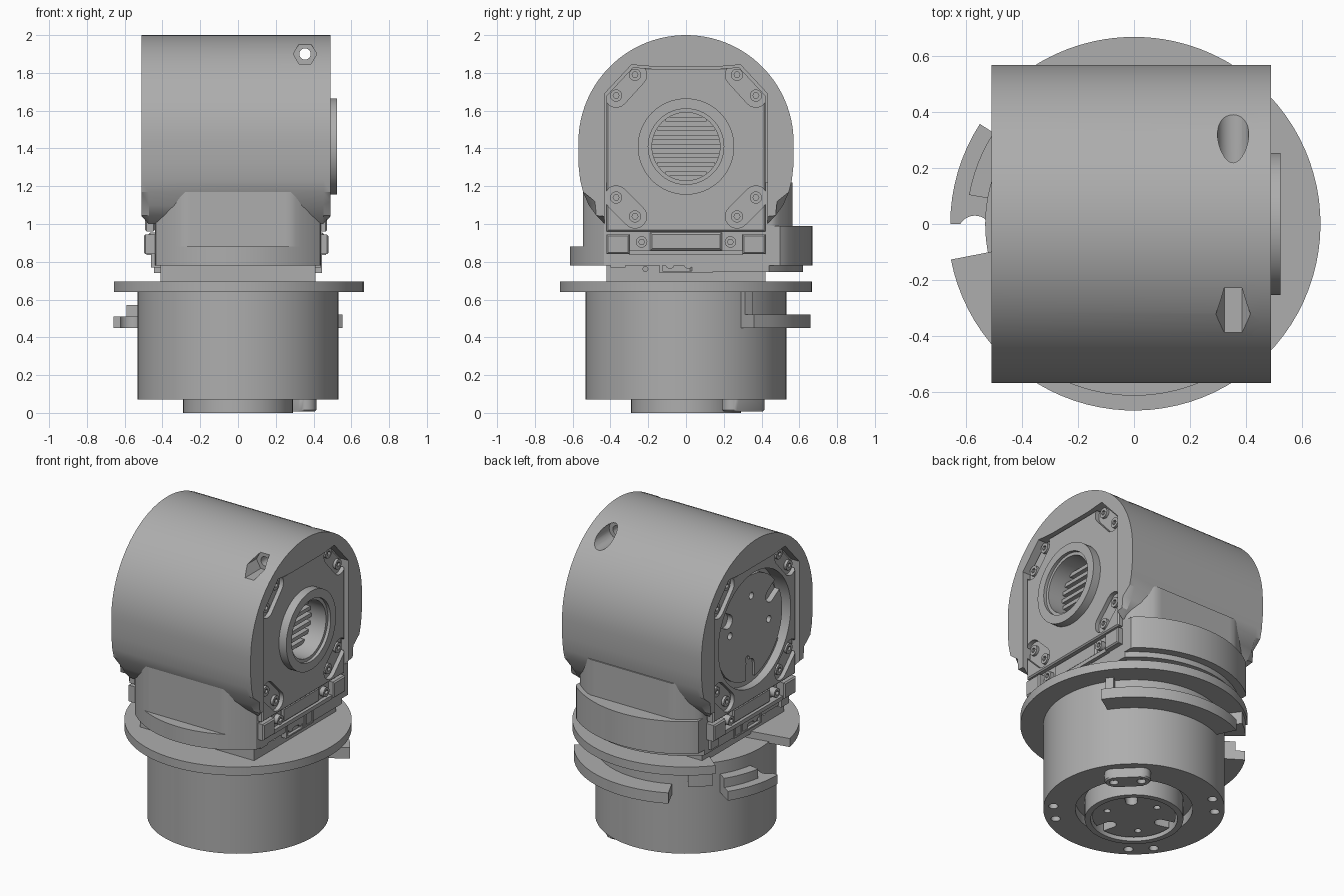
import bpy, bmesh
from math import sin, cos, pi, radians, atan2, sqrt

cube = bpy.data.objects.get("Cube")
if cube:
    bpy.data.objects.remove(cube, do_unlink=True)

grey = bpy.data.materials.new("plain grey")
grey.use_nodes = True
grey.diffuse_color = (0.42, 0.42, 0.42, 1)
grey.node_tree.nodes["Principled BSDF"].inputs["Base Color"].default_value = (0.42, 0.42, 0.42, 1)
parts = []


def prism(name, outline, lo, hi, axis="z", chamfer=0):
    """Extrude a 2D outline along an axis, with optional chamfered ends."""
    lo, hi = min(lo, hi), max(lo, hi)
    place = {"x": lambda a, b, h: (h, a, b),
             "y": lambda a, b, h: (a, h, b),
             "z": lambda a, b, h: (a, b, h)}[axis]
    bm = bmesh.new()
    low = [bm.verts.new(place(a, b, lo)) for a, b in outline]
    high = [bm.verts.new(place(a, b, hi)) for a, b in outline]
    caps = [bm.faces.new(low), bm.faces.new(high)]
    for i in range(len(low)):
        j = (i + 1) % len(low)
        bm.faces.new((low[i], low[j], high[j], high[i]))
    if chamfer:
        rims = [e for f in caps for e in f.edges]
        bmesh.ops.bevel(bm, geom=rims, offset=chamfer, segments=1, affect="EDGES")
    bmesh.ops.remove_doubles(bm, verts=bm.verts, dist=1e-5)
    bmesh.ops.recalc_face_normals(bm, faces=bm.faces)
    mesh = bpy.data.meshes.new(name)
    bm.to_mesh(mesh)
    bm.free()
    mesh.materials.append(grey)
    obj = bpy.data.objects.new(name, mesh)
    bpy.context.scene.collection.objects.link(obj)
    parts.append(obj)
    return obj


def arc(r, start, end, n, c=(0, 0)):
    steps = [radians(start + (end - start) * i / n) for i in range(n + 1)]
    return [(c[0] + r * cos(t), c[1] + r * sin(t)) for t in steps]


def cyl(name, r, lo, hi, c=(0, 0), axis="z", n=64, chamfer=0):
    return prism(name, arc(r, 0, 360, n, c)[:-1], lo, hi, axis, chamfer)


def box(name, x, y, z, chamfer=0):
    return prism(name, [(y[0], z[0]), (y[1], z[0]), (y[1], z[1]), (y[0], z[1])],
                 x[0], x[1], "x", chamfer)


def sector(name, inner, outer, start, end, lo, hi):
    n = max(6, int((end - start) / 4))
    return prism(name, arc(outer, start, end, n) + arc(inner, end, start, n), lo, hi)


def capsule(p, q, r):
    a = atan2(q[1] - p[1], q[0] - p[0]) * 180 / pi
    return arc(r, a - 90, a + 90, 10, q) + arc(r, a + 90, a + 270, 10, p)


def cut(obj, *cutters):
    """Subtract the cutters, bake the result and remove them."""
    for tool in cutters:
        mod = obj.modifiers.new("cut", "BOOLEAN")
        mod.operation = "DIFFERENCE"
        mod.solver = "EXACT"
        mod.object = tool
    graph = bpy.context.evaluated_depsgraph_get()
    graph.update()
    mesh = bpy.data.meshes.new_from_object(obj.evaluated_get(graph))
    obj.modifiers.clear()
    obj.data = mesh
    for tool in cutters:
        parts.remove(tool)
        bpy.data.objects.remove(tool, do_unlink=True)
    return obj


def mirrored(half):
    return half + [(-a, b) for a, b in reversed(half)]


def neck_outline(front, back, y_min=-1, y_max=1):
    pts = []
    for i in range(120):
        t = 2 * pi * i / 120
        r = back if sin(t) > 0 else front
        p = (max(-.44, min(.44, r * cos(t))), max(y_min, min(y_max, r * sin(t))))
        if not pts or p != pts[-1]:
            pts.append(p)
    return pts


# Horizontal head shell with chamfered ends
HUB = (0, 1.41)
lower = [(.43, 1.0), (.475, 1.045), (.515, 1.1), (.545, 1.17), (.56, 1.23), (.57, 1.32)]
head = prism("head_shell", mirrored(lower + arc(.57, 0, 88, 22, (0, 1.43))),
             -.51, .49, "x", .038)
cut(head,
    prism("hex_pocket", arc(.062, 0, 360, 6, (.355, 1.9))[:-1], -.7, -.23, "y"),
    cyl("round_pocket", .056, .2, .7, (.355, 1.9), "y", 32),
    cyl("bolt_bore", .03, -.7, .7, (.355, 1.9), "y", 24))

# End plates, pockets, screws and clamps on both ends
half_plate = [(.42, .96), (.42, 1.68), (.28, 1.83), (.16, 1.82)]
pairs = [((.27, 1.79), (.37, 1.68)), ((.37, 1.14), (.27, 1.04))]
for s, end, side in ((1, .49, "left"), (-1, -.51, "right")):
    def at(d):
        return end - s * d

    opening = [(y * 1.03, 1.4 + (z - 1.4) * 1.03) for y, z in mirrored(half_plate)]
    cut(head, prism("opening", opening, at(.06), at(-.1), "x"))
    plate = prism(side + "_end_plate", mirrored(half_plate), at(.07), at(.018), "x", .008)
    for m in (1, -1):
        for p, q in pairs:
            p, q = (p[0] * m, p[1]), (q[0] * m, q[1])
            cut(plate, prism("pocket", capsule(p, q, .062), at(.045), at(-.1), "x"))
            for c in (p, q):
                screw = cyl(side + "_plate_screw", .032, at(.06), at(.028), c, "x", 24)
                cut(screw, cyl("socket", .016, at(.042), at(-.1), c, "x", 6))
        # Side clamps beneath the plate
        y0, y1 = sorted((m * .30, m * .42))
        box(side + "_clamp", (s * .40, at(.012)), (y0, y1), (.84, .945), .008)
        box(side + "_clamp_foot", (s * .40, at(.05)), (y0 + .02, y1 - .02), (.77, .85))
        lug = cyl(side + "_lug_screw", .03, s * .42, at(.02), (m * .235, .905), "x", 24)
        cut(lug, cyl("socket", .016, at(.04), at(-.1), (m * .235, .905), "x", 6))
    box(side + "_bridge", (s * .40, at(.035)), (-.19, .19), (.86, .955), .01)
    box(side + "_bridge_rail", (s * .40, at(.025)), (-.30, .30), (.835, .86))

    # Cable socket with pins
    block = box(side + "_cable_socket", (s * .39, s * .445), (-.14, .14), (.74, .835))
    cut(block,
        box("recess", (s * .425, s * .6), (-.125, .05), (.75, .825)),
        box("recess", (s * .425, s * .6), (.065, .125), (.75, .825)))
    for y in (-.085, .012):
        cyl(side + "_socket_pin", .024, s * .41, s * .44, (y, .787), "x", 20)
    for z in (.77, .805):
        cyl(side + "_signal_pin", .01, s * .41, s * .44, (.095, z), "x", 12)

    if s > 0:
        # Raised bearing ring with a slatted bore
        for target in (head, plate):
            cut(target, cyl("bore", .18, .35, .7, HUB, "x"))
        ring = cyl("bearing_ring", .255, .44, .525, HUB, "x", 64, .012)
        cut(ring, cyl("bore", .18, .3, .7, HUB, "x"),
            cyl("counterbore", .2, .505, .7, HUB, "x"))
        for i in range(7):
            dz = (i - 3) * .048
            w = sqrt(.18 ** 2 - dz ** 2)
            box("bore_slat", (.34, .40), (-w, w), (HUB[1] + dz - .012, HUB[1] + dz + .012))
    else:
        # Recessed rotor in a wide opening
        for target in (head, plate):
            cut(target, cyl("bore", .37, -.39, -.7, HUB, "x"))
        rotor = cyl("head_rotor", .335, -.38, -.455, HUB, "x", 64, .008)
        for i in range(3):
            t = 2 * pi * i / 3 + .5
            p, q = [(r * cos(t), HUB[1] + r * sin(t)) for r in (.25, .36)]
            cut(rotor, prism("slot", capsule(p, q, .045), -.42, -.6, "x"))
        for i in range(4):
            t = pi * i / 2 + .1
            c = (.2 * cos(t), HUB[1] + .2 * sin(t))
            cut(rotor, cyl("hole", .022, -.41, -.6, c, "x", 20))

# Curved neck with flat front and back faces above the ledges
prism("neck_lower", neck_outline(.615, .67), .78, .88)
prism("neck_middle", neck_outline(.615, .67, -.545), .88, .99)
prism("neck_upper", neck_outline(.615, .64, -.545, .565), .99, 1.22)
prism("neck_back_step", neck_outline(.4, .62, -.3), .745, .79)

# Core block with two through holes
core = box("neck_core", (-.41, .41), (-.42, .42), (.68, 1.0))
cut(core, *[cyl("through_hole", .013, -1, 1, (y, .762), "x", 16) for y in (-.215, .215)])

# Flange with a gap and the locking ramps beneath
sector("flange", .3, .668, -169, 140, .64, .695)
sector("flange_tab", .5, .655, 126, 139, .56, .645)
sector("back_ramp", .5, .66, 33, 116, .45, .52)
sector("back_ramp_stop", .5, .575, 33, 38, .52, .64)
hook = sector("side_hook", .5, .658, 147, 180, .45, .51)
sector("side_hook_step", .5, .60, 147, 170, .50, .57)
cut(hook, cyl("scallop", .06, .3, .7, (-.57, -.03), "z", 32))

# Lower drum with bolt holes and a recessed underside
body = cyl("lower_drum", .533, .07, .65, n=96)
cut(body, cyl("groove", .345, -.1, .13))
for a in (-45, 135, 225):
    for d in (-9, 9):
        c = arc(.475, a + d, a + d, 1)[0]
        cut(body, cyl("bolt_hole", .028, 0, .15, c, n=20))

# Output ring and rotor underneath
ring = cyl("output_ring", .29, 0, .14, chamfer=.008)
cut(ring, cyl("bore", .255, -.1, .1))
rotor = cyl("output_rotor", .245, .02, .12, chamfer=.008)
for i in range(3):
    t = radians(45 + 120 * i)
    p, q = [(r * cos(t), r * sin(t)) for r in (.17, .27)]
    cut(rotor, prism("slot", capsule(p, q, .035), -.1, .07))
    c = (.17 * cos(t + 1), .17 * sin(t + 1))
    cut(rotor, cyl("hole", .02, -.1, .06, c, n=20))

# Locating tab with two screws
ends = [(.245, .36), (.36, .245)]
tab = prism("locating_tab", capsule(ends[0], ends[1], .055), .008, .1, chamfer=.008)
cut(tab, *[cyl("hole", .026, -.1, .035, c, n=20) for c in ends])

# Smooth curved faces, keep edges sharp
for obj in parts:
    obj.data.shade_smooth()
    obj.data.set_sharp_from_angle(angle=radians(30))
